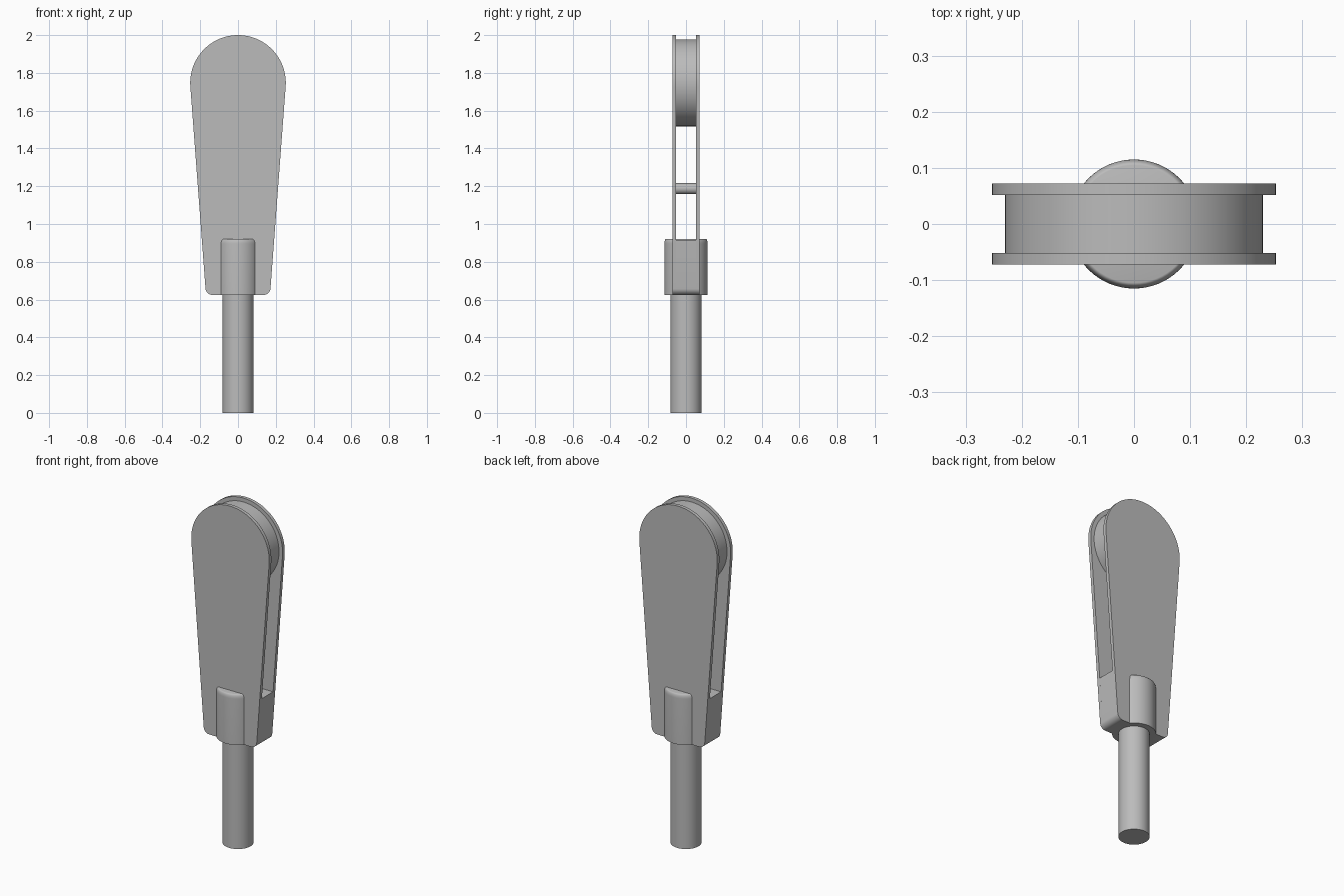
import bpy
import bmesh
from math import sin, cos, radians, pi

default = bpy.data.objects.get("Cube")
if default:
    bpy.data.objects.remove(default, do_unlink=True)

GREY = (0.5, 0.5, 0.5, 1)
metal = bpy.data.materials.new("plain grey")
metal.use_nodes = True
metal.diffuse_color = GREY
metal.node_tree.nodes["Principled BSDF"].inputs["Base Color"].default_value = GREY


def finish(name, bm):
    bmesh.ops.recalc_face_normals(bm, faces=bm.faces)
    mesh = bpy.data.meshes.new(name)
    bm.to_mesh(mesh)
    bm.free()
    obj = bpy.data.objects.new(name, mesh)
    bpy.context.collection.objects.link(obj)
    mesh.materials.append(metal)
    bpy.ops.object.select_all(action="DESELECT")
    obj.select_set(True)
    bpy.context.view_layer.objects.active = obj
    bpy.ops.object.shade_smooth_by_angle(angle=radians(30))
    return obj


def extrude_y(name, outline, y0, y1):
    """Solid from an x-z outline, between two depths."""
    bm = bmesh.new()
    face = bm.faces.new([bm.verts.new((x, y0, z)) for x, z in outline])
    moved = bmesh.ops.extrude_face_region(bm, geom=[face])["geom"]
    verts = [v for v in moved if isinstance(v, bmesh.types.BMVert)]
    bmesh.ops.translate(bm, verts=verts, vec=(0, y1 - y0, 0))
    return finish(name, bm)


def lathe(name, profile, steps=64):
    """Closed solid of (radius, z) rings around the z axis."""
    bm = bmesh.new()
    rings = [[bm.verts.new((r * cos(2 * pi * i / steps), r * sin(2 * pi * i / steps), z))
              for i in range(steps)] for r, z in profile]
    for low, high in zip(rings, rings[1:]):
        for i in range(steps):
            j = (i + 1) % steps
            bm.faces.new((low[i], low[j], high[j], high[i]))
    bm.faces.new(rings[0])
    bm.faces.new(rings[-1])
    return finish(name, bm)


def arc(cx, cz, r, start, end, steps):
    angles = [radians(start + (end - start) * i / steps) for i in range(steps + 1)]
    return [(cx + r * cos(a), cz + r * sin(a)) for a in angles]


def mirrored(half):
    return half + [(-x, z) for x, z in reversed(half)]


WHEEL_Z, BASE_Z = 1.747, 0.625
TAPER = -4.3          # tilt of the straight side edges
INNER, OUTER = 0.052, 0.072
CORNER = 0.035

# Tapered cheek plates with a round head and small bottom corners
corner = arc(0.137, BASE_Z + CORNER, CORNER, -90, TAPER, 8)
head = arc(0, WHEEL_Z, 0.253, TAPER, 89, 32)
plate = mirrored(corner + head)
extrude_y("front_plate", plate, -OUTER, -INNER)
extrude_y("back_plate", plate, INNER, OUTER)

# Spacer block between the plates, following their lower outline
side_x = corner[-1][0] + (0.915 - corner[-1][1]) * sin(radians(-TAPER))
extrude_y("spacer_block", mirrored(corner + [(side_x, 0.915)]), -INNER, INNER)

# Wheel and cross pin held between the plates
extrude_y("wheel", arc(0, WHEEL_Z, 0.23, 0, 354.375, 63), -INNER, INNER)
extrude_y("cross_pin", arc(0, 1.187, 0.029, 0, 348.75, 31), -INNER, INNER)

# Collar with a softened top rim, and the rod below it
rim = [(0.105 + 0.01 * cos(a), 0.895 + 0.025 * sin(a))
       for a in (radians(15 * i) for i in range(7))]
lathe("collar", [(0.115, BASE_Z)] + rim)
lathe("rod", [(0.082, 0), (0.082, BASE_Z + 0.01)])
